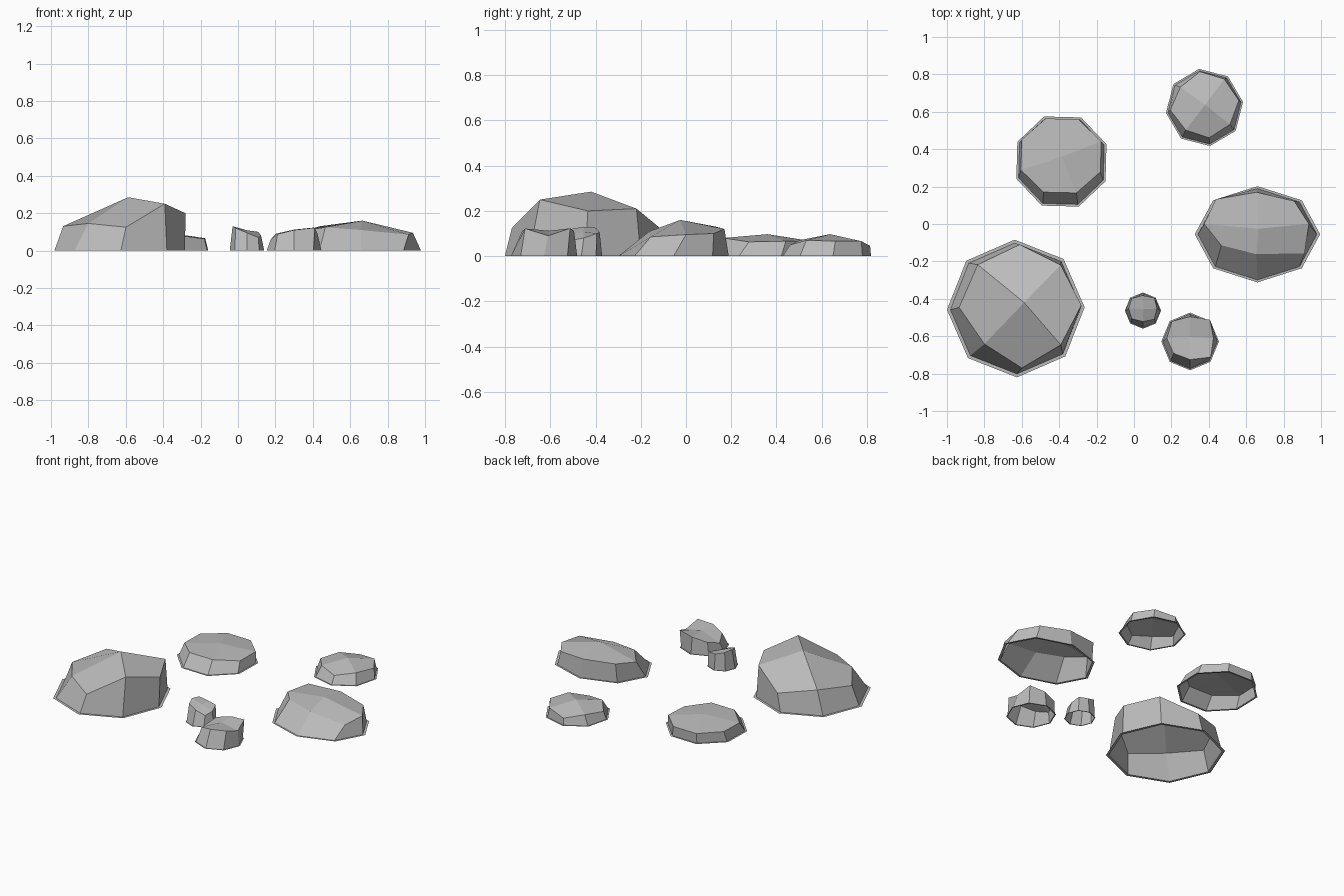
import bpy
import bmesh
from math import cos, sin, radians
from mathutils import Vector

# Remove the default object
default_cube = bpy.data.objects.get("Cube")
if default_cube:
    bpy.data.objects.remove(default_cube, do_unlink=True)

# One shared stone colour
STONE = (0.5, 0.5, 0.5, 1.0)
stone = bpy.data.materials.new("grey_stone")
stone.use_nodes = True
stone.diffuse_color = STONE
shader = next(n for n in stone.node_tree.nodes if n.type == "BSDF_PRINCIPLED")
shader.inputs["Base Color"].default_value = STONE
shader.inputs["Roughness"].default_value = 0.9

SIDES = 8
FOOT_SCALE = 0.95   # wall foot relative to the outer edge of the ground lip


def spoke(centre, radii, turn, index, reach=1.0, height=0.0):
    """Point on one spoke of an octagon lying around a centre."""
    angle = radians(turn + index * 360 / SIDES)
    return Vector((centre[0] + radii[0] * reach * cos(angle),
                   centre[1] + radii[1] * reach * sin(angle),
                   height))


def make_rock(name, centre, radii, turn, shoulder_centre, shoulder_radii,
              reaches, heights, peak, first_ridge):
    """Open-bottomed rock: flat ground lip, eight walls, four top facets.

    Reaches and heights go counter-clockwise, starting at +x.
    """
    bm = bmesh.new()
    lip, foot, shoulder = [], [], []
    for i in range(SIDES):
        lip.append(bm.verts.new(spoke(centre, radii, turn, i)))
        foot.append(bm.verts.new(spoke(centre, radii, turn, i, FOOT_SCALE)))
        shoulder.append(bm.verts.new(spoke(
            shoulder_centre, shoulder_radii, turn, i, reaches[i], heights[i])))
    top = bm.verts.new(peak)

    # Ground lip and walls
    for lower, upper in ((lip, foot), (foot, shoulder)):
        for i in range(SIDES):
            j = (i + 1) % SIDES
            bm.faces.new((lower[i], lower[j], upper[j], upper[i]))

    # Top facets, split along ridges that run from the peak
    for i in range(first_ridge, first_ridge + SIDES, 2):
        corners = [shoulder[(i + step) % SIDES] for step in range(3)]
        bm.faces.new((top, *corners))

    mesh = bpy.data.meshes.new(name)
    bm.to_mesh(mesh)
    bm.free()
    mesh.materials.append(stone)
    rock = bpy.data.objects.new(name, mesh)
    bpy.context.scene.collection.objects.link(rock)
    return rock


# Tall boulder at the front
make_rock("large_boulder",
          centre=(-0.632, -0.452), radii=(0.368, 0.368), turn=1,
          shoulder_centre=(-0.605, -0.44), shoulder_radii=(0.33, 0.33),
          reaches=(0.98, 0.93, 1, 0.97, 1, 0.85, 1, 0.9),
          heights=(0.2, 0.21, 0.12, 0.16, 0.13, 0.145, 0.125, 0.25),
          peak=(-0.587, -0.42, 0.285), first_ridge=1)

# Long oval rock at the side
make_rock("oval_rock",
          centre=(0.66, -0.055), radii=(0.335, 0.257), turn=0,
          shoulder_centre=(0.655, 0), shoulder_radii=(0.28, 0.17),
          reaches=(1, 1.02, 1, 1.1, 1, 0.95, 0.95, 1.3),
          heights=(0.095, 0.1, 0.12, 0.13, 0.11, 0.125, 0.11, 0.085),
          peak=(0.665, -0.025, 0.16), first_ridge=0)

# Low flat rock at the back
make_rock("flat_rock",
          centre=(-0.388, 0.334), radii=(0.258, 0.258), turn=21,
          shoulder_centre=(-0.39, 0.365), shoulder_radii=(0.23, 0.213),
          reaches=(1,) * SIDES,
          heights=(0.066, 0.065, 0.065, 0.07, 0.07, 0.08, 0.08, 0.063),
          peak=(-0.385, 0.36, 0.097), first_ridge=0)

# Low round rock at the back
make_rock("round_rock",
          centre=(0.377, 0.623), radii=(0.208, 0.208), turn=8,
          shoulder_centre=(0.377, 0.635), shoulder_radii=(0.185, 0.185),
          reaches=(1, 0.95, 0.98, 0.87, 1, 0.9, 0.95, 0.92),
          heights=(0.066, 0.066, 0.045, 0.065, 0.055, 0.07, 0.05, 0.07),
          peak=(0.38, 0.637, 0.097), first_ridge=1)

# Stubby rock at the front
make_rock("small_rock",
          centre=(0.3, -0.628), radii=(0.154, 0.154), turn=0,
          shoulder_centre=(0.3, -0.61), shoulder_radii=(0.125, 0.115),
          reaches=(1, 1.2, 1, 1.1, 1, 1, 1, 1.25),
          heights=(0.09, 0.123, 0.11, 0.09, 0.06, 0.088, 0.11, 0.122),
          peak=(0.3, -0.605, 0.112), first_ridge=0)

# Pebble beside it
make_rock("pebble",
          centre=(0.048, -0.463), radii=(0.097, 0.097), turn=0,
          shoulder_centre=(0.047, -0.452), shoulder_radii=(0.076, 0.07),
          reaches=(1, 1.15, 1, 1.1, 1, 1.1, 1, 1.15),
          heights=(0.08, 0.1, 0.105, 0.125, 0.13, 0.12, 0.095, 0.07),
          peak=(0.05, -0.455, 0.108), first_ridge=0)
